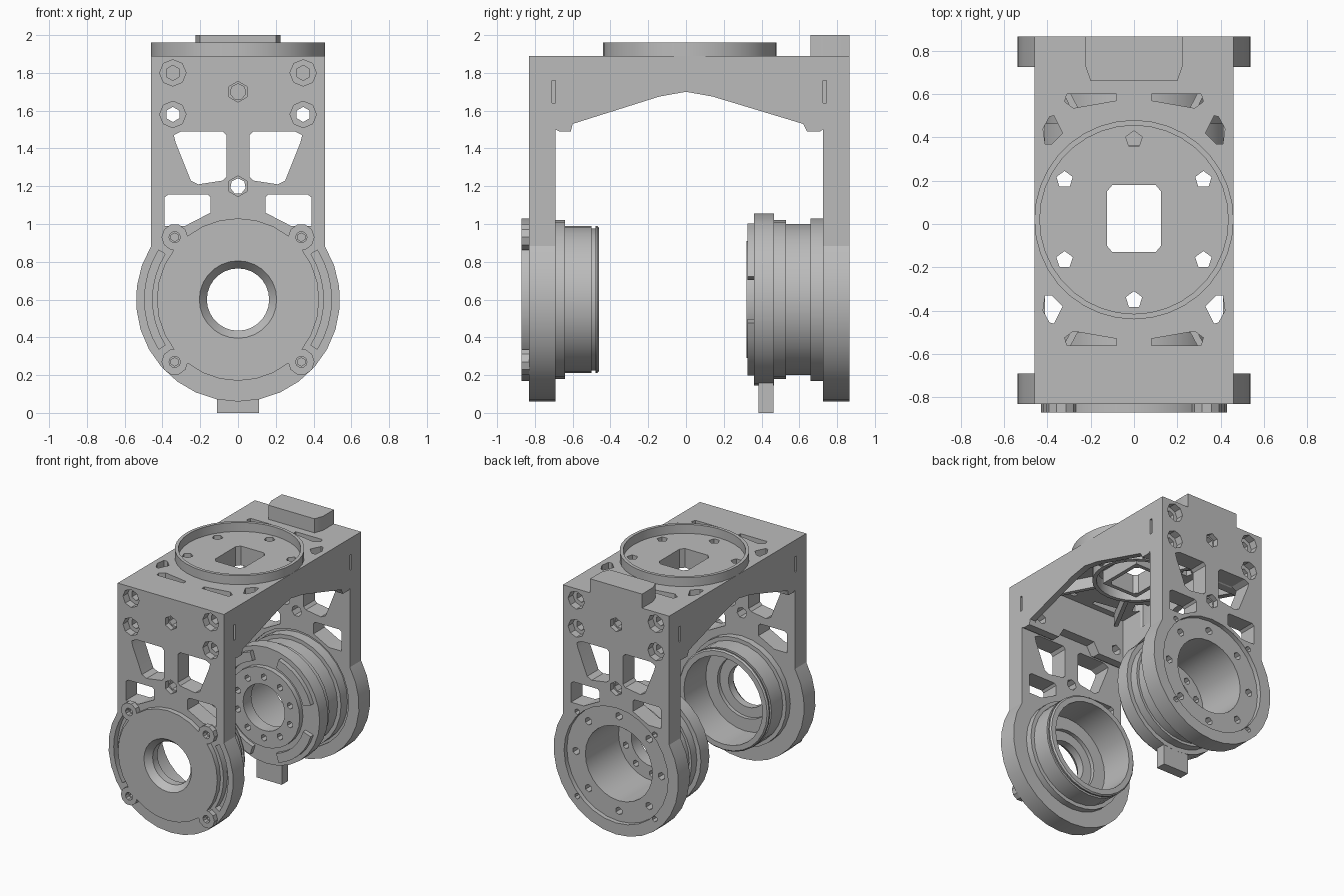
import bpy, bmesh
from math import sin, cos, radians, pi

if "Cube" in bpy.data.objects:
    bpy.data.objects.remove(bpy.data.objects["Cube"])

GREY = (0.5, 0.5, 0.5, 1)
grey = bpy.data.materials.new("machined_grey")
grey.use_nodes = True
grey.diffuse_color = GREY
grey.node_tree.nodes["Principled BSDF"].inputs["Base Color"].default_value = GREY

HUB = 0.6      # height of the pivot axis
MID = 0.02     # centre of the bridge along y


def place(axis, a, b, d):
    return {"x": (d, a, b), "y": (a, d, b), "z": (a, b, d)}[axis]


def finish(name, bm):
    bmesh.ops.recalc_face_normals(bm, faces=bm.faces)
    mesh = bpy.data.meshes.new(name)
    bm.to_mesh(mesh)
    bm.free()
    mesh.materials.append(grey)
    ob = bpy.data.objects.new(name, mesh)
    bpy.context.collection.objects.link(ob)
    return ob


def prisms(name, items):
    """Each item is (outline, axis, low, high)."""
    bm = bmesh.new()
    for pts, axis, lo, hi in items:
        low = [bm.verts.new(place(axis, a, b, lo)) for a, b in pts]
        top = [bm.verts.new(place(axis, a, b, hi)) for a, b in pts]
        bm.faces.new(low)
        bm.faces.new(top)
        for i in range(len(pts)):
            j = (i + 1) % len(pts)
            bm.faces.new((low[i], low[j], top[j], top[i]))
    return finish(name, bm)


def lathe(name, profile, axis="y", centre=(0, HUB), n=28):
    """Revolve a closed (radius, depth) profile."""
    bm = bmesh.new()
    rings = []
    for i in range(n):
        t = 2 * pi * i / n
        rings.append([bm.verts.new(place(axis, centre[0] + r * cos(t),
                                         centre[1] + r * sin(t), d)) for r, d in profile])
    for i in range(n):
        a, b = rings[i], rings[(i + 1) % n]
        for k in range(len(profile)):
            m = (k + 1) % len(profile)
            bm.faces.new((a[k], b[k], b[m], a[m]))
    return finish(name, bm)


def cut(ob, items):
    cutter = prisms("cutter", items)
    cutter.hide_render = True
    mod = ob.modifiers.new("cut", "BOOLEAN")
    mod.operation, mod.solver, mod.use_self = "DIFFERENCE", "EXACT", True
    mod.object = cutter
    bpy.context.view_layer.objects.active = ob
    bpy.ops.object.modifier_apply(modifier=mod.name)
    bpy.data.objects.remove(cutter)


def arc(cx, cy, r, start, end, n):
    return [(cx + r * cos(radians(start + (end - start) * i / n)),
             cy + r * sin(radians(start + (end - start) * i / n))) for i in range(n + 1)]


def circle(cx, cy, r, n=8):
    return arc(cx, cy, r, 90, 450, n)[:-1]


def band(cx, cy, r1, r2, start, end, n=8):
    return arc(cx, cy, r1, start, end, n) + arc(cx, cy, r2, end, start, n)


def rect(x1, x2, y1, y2):
    return [(x1, y1), (x2, y1), (x2, y2), (x1, y2)]


def flip(pts, side):
    return [(side * a, b) for a, b in pts]


# Side plates: straight top, round bottom, windows and bolt holes
outline = arc(0, HUB, 0.54, 148.4, 391.6, 20) + [(0.46, 1.89), (-0.46, 1.89)]
upper_window = [(0.33, 1.43), (0.34, 1.47), (0.30, 1.49), (0.08, 1.49), (0.06, 1.47),
                (0.06, 1.25), (0.08, 1.23), (0.21, 1.21), (0.25, 1.23)]
lower_window = [(0.39, 0.99), (0.39, 1.14), (0.37, 1.155), (0.16, 1.155), (0.145, 1.14),
                (0.145, 1.06), (0.28, 0.99)]


def side_plate(name, outer, inner, bore):
    s = 1 if inner > outer else -1
    plate = prisms(name, [(outline, "y", min(outer, inner), max(outer, inner))])
    far, near = inner + 0.05 * s, outer - 0.05 * s
    holes = [(circle(0, HUB, bore, 28), "y", near, far)]
    for z in (1.2, 1.7):
        holes += [(circle(0, z, 0.055, 6), "y", near, outer + 0.04 * s),
                  (circle(0, z, 0.042, 7), "y", near, far)]
    for side in (-1, 1):
        holes += [(flip(upper_window, side), "y", near, far),
                  (flip(lower_window, side), "y", near, far),
                  (rect(*sorted((inner - 0.02 * s, inner + 0.05 * s)), 1.64, 1.76), "x",
                   side * 0.43, side * 0.5)]
        for z in (1.58, 1.8):
            holes += [(circle(side * 0.345, z, 0.07, 8), "y", near, outer + 0.06 * s),
                      (circle(side * 0.345, z, 0.04, 6), "y", near, far)]
        for z in (0.27, 0.93):
            holes.append((circle(side * 0.335, z, 0.022, 6), "y", near, outer + 0.08 * s))
    cut(plate, holes)
    return plate


front_plate = side_plate("front_plate", -0.83, -0.69, 0.40)
cut(front_plate, [(band(0, HUB, 0.455, 0.495, a - 32, a + 32), "y", -0.9, -0.78)
                  for a in (0, 180)])
side_plate("back_plate", 0.865, 0.725, 0.45)

# Front bearing cup with its cover
lathe("front_bearing_cup", [
    (0.43, -0.87), (0.205, -0.87), (0.165, -0.82), (0.165, -0.76), (0.24, -0.76),
    (0.24, -0.73), (0.34, -0.73), (0.34, -0.46), (0.38, -0.46), (0.39, -0.47),
    (0.39, -0.48), (0.375, -0.48), (0.375, -0.5), (0.39, -0.5), (0.39, -0.64),
    (0.42, -0.64), (0.42, -0.83), (0.43, -0.83)])
for x in (-0.335, 0.335):
    for z in (0.27, 0.93):
        lathe("cover_ear", [(0.07, -0.87), (0.03, -0.87), (0.03, -0.825), (0.07, -0.825)],
              centre=(x, z), n=10)

# Back hub: stepped drum with a deep bore and two bolt circles
hub = lathe("back_hub", [
    (0.29, 0.83), (0.46, 0.83), (0.46, 0.74), (0.43, 0.74), (0.43, 0.66), (0.40, 0.66),
    (0.40, 0.53), (0.42, 0.53), (0.42, 0.465), (0.455, 0.465), (0.455, 0.36),
    (0.31, 0.36), (0.31, 0.32), (0.18, 0.32), (0.18, 0.42), (0.29, 0.42)])
bolts = [(circle(*p, 0.026, 6), "y", 0.28, 0.5) for p in circle(0, HUB, 0.237, 10)]
bolts += [(circle(*p, 0.03, 6), "y", 0.74, 0.9) for p in circle(0, HUB, 0.37, 8)]
cut(hub, bolts)
prisms("hub_claws", [(band(0, HUB, 0.35, 0.42, a - 28, a + 28, 6), "y", 0.325, 0.37)
                     for a in (45, 135, 225, 315)])
prisms("hub_foot", [(rect(-0.11, 0.11, 0, 0.2), "y", 0.385, 0.464)])

# Bridge: arched skirts, hollow underside, pierced top
arch = [(-0.69, 1.5), (-0.67, 1.49), (-0.61, 1.49), (-0.6, 1.53), (-0.14, 1.675), (0, 1.7),
        (0.14, 1.675), (0.62, 1.53), (0.64, 1.49), (0.71, 1.49), (0.725, 1.5),
        (0.725, 1.89), (-0.69, 1.89)]
bridge = prisms("bridge", [(arch, "x", -0.46, 0.46)])
cut(bridge, [(rect(-0.41, 0.41, -0.61, 0.645), "z", 1.2, 1.84)])
opening = [(-0.1, -0.13), (0.1, -0.13), (0.125, -0.1), (0.125, 0.15), (0.1, 0.18),
           (-0.1, 0.18), (-0.125, 0.15), (-0.125, -0.1)]
slot = [(0.08, 0.55), (0.28, 0.515), (0.32, 0.545), (0.31, 0.58), (0.08, 0.58)]
diamond = [(0.33, 0.40), (0.37, 0.48), (0.39, 0.475), (0.42, 0.42), (0.41, 0.35), (0.38, 0.35)]
openings = [(opening, "z", 1.7, 2)]
openings += [(circle(*p, 0.04, 5), "z", 1.7, 2) for p in circle(0, MID, 0.37, 6)]
openings += [([(sx * a, MID + sy * b) for a, b in shape], "z", 1.7, 2)
             for shape in (slot, diamond) for sx in (-1, 1) for sy in (-1, 1)]
openings += [(circle(x, 1.58, 0.04, 6), "y", -0.75, 0.8) for x in (-0.345, 0.345)]
openings.append(([(-0.24, 1.4), (0.24, 1.4), (0.14, 1.57), (-0.14, 1.57)], "y", -0.75, 0.8))
cut(bridge, openings)

# Stiffening under the bridge: ring, square collar and spokes
lathe("rib_ring", [(0.31, 1.74), (0.31, 1.85), (0.28, 1.85), (0.28, 1.74)], "z", (0, MID))
collar = prisms("opening_collar", [(rect(-0.155, 0.155, -0.16, 0.21), "z", 1.74, 1.85)])
cut(collar, [(opening, "z", 1.6, 2)])
spokes = []
for deg, reach in ((0, 0.42), (62, 0.68), (118, 0.68), (180, 0.42), (242, 0.68), (298, 0.68)):
    c, s = cos(radians(deg)), sin(radians(deg))
    spokes.append(([(r * c - w * s, MID + r * s + w * c) for r, w in
                    ((0.29, -0.015), (reach, -0.015), (reach, 0.015), (0.29, 0.015))],
                   "z", 1.75, 1.85))
prisms("rib_spokes", spokes)

# Raised locating rim and the rear top block
lathe("top_rim", [(0.46, 1.88), (0.46, 1.96), (0.435, 1.96), (0.435, 1.88)], "z", (0, MID), 36)
prisms("rear_block", [([(-0.225, 0.865), (0.225, 0.865), (0.225, 0.73), (0.2, 0.66),
                        (-0.2, 0.66), (-0.225, 0.73)], "z", 1.88, 2.0)])

# Smooth round walls, keep machined edges crisp
bpy.ops.object.select_all(action="DESELECT")
for ob in bpy.context.collection.objects:
    if ob.type == "MESH" and ob.data.materials and ob.data.materials[0] == grey:
        ob.select_set(True)
        bpy.context.view_layer.objects.active = ob
bpy.ops.object.shade_smooth_by_angle(angle=radians(25))
